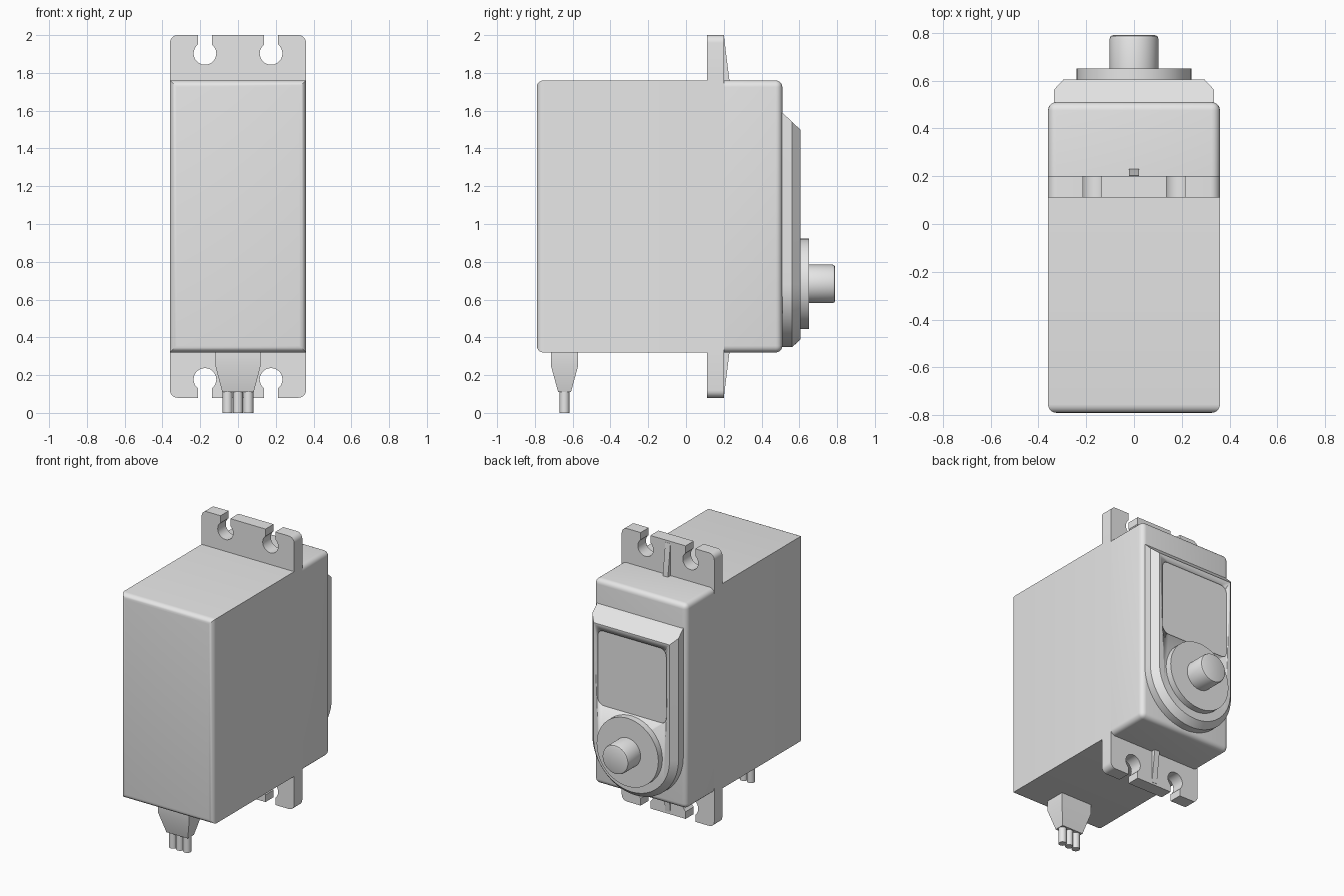
import bpy, bmesh
from math import sin, cos, pi, asin
from mathutils import Vector

cube = bpy.data.objects.get("Cube")
if cube:
    bpy.data.objects.remove(cube, do_unlink=True)

GREY = (0.8, 0.8, 0.8, 1)
mat = bpy.data.materials.new("plain grey")
mat.use_nodes = True
mat.diffuse_color = GREY
mat.node_tree.nodes["Principled BSDF"].inputs["Base Color"].default_value = GREY


def finish(name, bm, smooth=True):
    bmesh.ops.recalc_face_normals(bm, faces=bm.faces)
    mesh = bpy.data.meshes.new(name)
    bm.to_mesh(mesh)
    bm.free()
    mesh.materials.append(mat)
    ob = bpy.data.objects.new(name, mesh)
    bpy.context.collection.objects.link(ob)
    bpy.ops.object.select_all(action='DESELECT')
    ob.select_set(True)
    bpy.context.view_layer.objects.active = ob
    if smooth:
        bpy.ops.object.shade_smooth_by_angle(angle=pi / 6)
    return ob


def loft(name, rings):
    """Skin equal-length rings of points and cap both ends."""
    bm = bmesh.new()
    loops = [[bm.verts.new(p) for p in ring] for ring in rings]
    n = len(loops[0])
    for a, b in zip(loops, loops[1:]):
        for i in range(n):
            j = (i + 1) % n
            bm.faces.new((a[i], a[j], b[j], b[i]))
    bm.faces.new(loops[0])
    bm.faces.new(loops[-1])
    return finish(name, bm)


def arc(cx, cz, r, start, end, steps):
    return [(cx + r * cos(start + (end - start) * i / steps),
             cz + r * sin(start + (end - start) * i / steps)) for i in range(steps + 1)]


def at_y(points, y):
    return [(x, y, z) for x, z in points]


def rounded_box(name, y0, y1, radius, pick):
    """Body block whose edges chosen by pick(a, b) are rounded."""
    bm = bmesh.new()
    bmesh.ops.create_cube(bm, size=1)
    for v in bm.verts:
        v.co = Vector((v.co.x * 0.72, y0 if v.co.y < 0 else y1, 1.04 + v.co.z * 1.44))
    edges = [e for e in bm.edges if pick(e.verts[0].co.y, e.verts[1].co.y)]
    bmesh.ops.bevel(bm, geom=edges, offset=radius, offset_type='OFFSET',
                    segments=5, profile=0.5, affect='EDGES')
    return finish(name, bm)


# Main case and rounded gear cover
rounded_box("main_case", -0.79, 0.2, 0.035, lambda a, b: a < 0 and b < 0)
rounded_box("gear_cover", 0.2, 0.51, 0.035, lambda a, b: a > 0.3 or b > 0.3)

# Mounting flanges with open keyhole slots, and their ribs
HOLE_X, HOLE_H, HOLE_R, SLOT, TALL = 0.175, 0.143, 0.06, 0.038, 0.24
gap = asin(SLOT / HOLE_R)


def keyhole(cx):
    hole = arc(cx, HOLE_H, HOLE_R, pi / 2 - gap, gap - 3 * pi / 2, 28)
    return [(cx + SLOT, TALL)] + hole + [(cx - SLOT, TALL)]


outline = ([(-0.36, 0), (0.36, 0)] + arc(0.32, 0.2, 0.04, 0, pi / 2, 6)
           + keyhole(HOLE_X) + keyhole(-HOLE_X) + arc(-0.32, 0.2, 0.04, pi / 2, pi, 6))
for label, base, way in (("upper", 1.76, 1), ("lower", 0.32, -1)):
    pts = [(x, base + way * h) for x, h in outline]
    loft(label + "_flange", [at_y(pts, 0.11), at_y(pts, 0.2)])
    side = [(0.19, -0.01), (0.23, -0.01), (0.23, 0), (0.202, 0.225), (0.19, 0.225)]
    loft(label + "_rib", [[(x, y, base + way * h) for y, h in side] for x in (-0.02, 0.02)])

# Raised chamfered plate with a shallow recess
AXIS = 0.683


def plate_outline(r, top):
    return arc(0, AXIS, r, pi, 2 * pi, 40) + [(r, top), (-r, top)]


plate = loft("raised_plate", [at_y(plate_outline(0.335, 1.595), 0.505),
                              at_y(plate_outline(0.335, 1.54), 0.562),
                              at_y(plate_outline(0.295, 1.50), 0.605)])
corners = [(0.22, 1.41, 0), (-0.22, 1.41, 1), (-0.22, 0.98, 2), (0.22, 0.98, 3)]
panel = [p for x, z, q in corners
         for p in arc(x, z, 0.05, q * pi / 2, (q + 1) * pi / 2, 6)]
cutter = loft("recess_cutter", [at_y(panel, 0.595), at_y(panel, 0.65)])
cutter.hide_render = True
cut = plate.modifiers.new("recess", 'BOOLEAN')
cut.operation = 'DIFFERENCE'
cut.solver = 'EXACT'
cut.object = cutter
bpy.context.view_layer.objects.active = plate
bpy.ops.object.modifier_apply(modifier=cut.name)
bpy.data.objects.remove(cutter, do_unlink=True)


# Output collar and shaft
def turned(name, profile):
    loft(name, [at_y(arc(0, AXIS, r, 0, 2 * pi * 47 / 48, 47), y) for r, y in profile])


turned("output_collar", [(0.24, 0.6), (0.24, 0.65)])
turned("output_shaft", [(0.102, 0.64), (0.102, 0.775), (0.098, 0.786), (0.088, 0.79)])

# Cable boot and three wires
CABLE_Y = -0.643
boot = [(0.12, 0.072, 0.33), (0.12, 0.072, 0.25), (0.083, 0.034, 0.11)]
loft("cable_boot", [[(sx * w, CABLE_Y + sy * d, z)
                     for sx, sy in ((-1, -1), (1, -1), (1, 1), (-1, 1))] for w, d, z in boot])
for label, cx in (("right", -0.055), ("middle", 0), ("left", 0.055)):
    ring = arc(cx, CABLE_Y, 0.026, 0, 2 * pi * 23 / 24, 23)
    loft(label + "_wire", [[(x, y, z) for x, y in ring] for z in (0, 0.12)])
